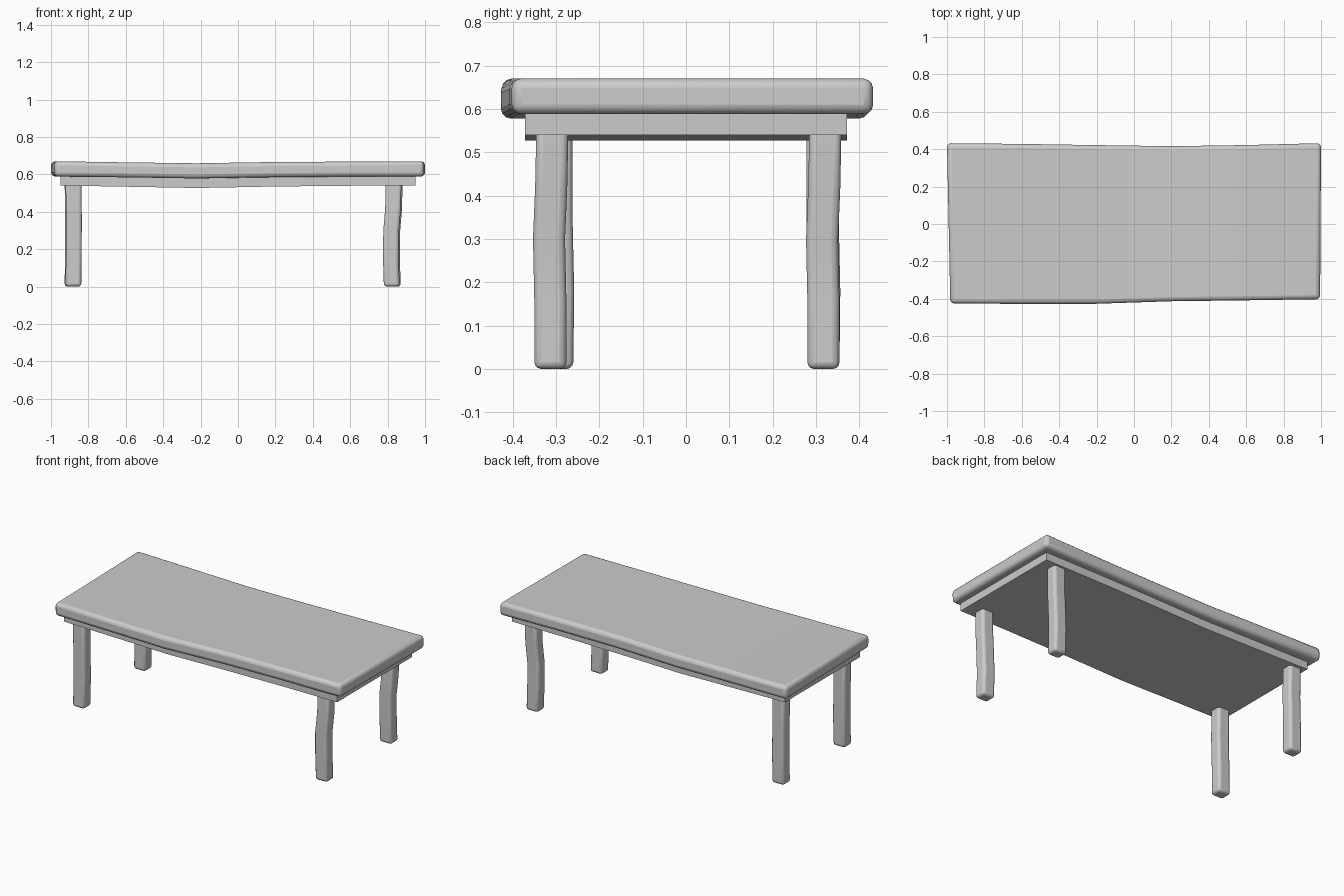
import bpy, bmesh

if "Cube" in bpy.data.objects:
    bpy.data.objects.remove(bpy.data.objects["Cube"])


def loft(name, rings, bevel=0.0, segments=3):
    """Join four-cornered rings into a closed bar, then round its edges."""
    bm = bmesh.new()
    loops = [[bm.verts.new(p) for p in ring] for ring in rings]
    for a, b in zip(loops, loops[1:]):
        for i in range(4):
            j = (i + 1) % 4
            bm.faces.new((a[i], a[j], b[j], b[i]))
    bm.faces.new(loops[0][::-1])
    bm.faces.new(loops[-1])
    bmesh.ops.recalc_face_normals(bm, faces=bm.faces)
    mesh = bpy.data.meshes.new(name)
    bm.to_mesh(mesh)
    bm.free()
    obj = bpy.data.objects.new(name, mesh)
    bpy.context.collection.objects.link(obj)
    if bevel:
        mod = obj.modifiers.new("rounded_edges", "BEVEL")
        mod.width = bevel
        mod.segments = segments
        mod.limit_method = 'ANGLE'
        mod.angle_limit = 0.8
    bpy.ops.object.select_all(action='DESELECT')
    obj.select_set(True)
    bpy.context.view_layer.objects.active = obj
    bpy.ops.object.shade_smooth_by_angle(angle=0.6)
    return obj


def slab_ring(xf, xb, yf, yb, z0, z1):
    return [(xf, yf, z0), (xb, yb, z0), (xb, yb, z1), (xf, yf, z1)]


# Table top: slightly wavy along its length
loft("table_top", [slab_ring(*s) for s in [
    (-0.982, -1.0, -0.425, 0.432, 0.588, 0.670),
    (-0.60, -0.60, -0.427, 0.428, 0.584, 0.664),
    (-0.22, -0.22, -0.427, 0.422, 0.578, 0.659),
    (0.20, 0.20, -0.413, 0.416, 0.585, 0.666),
    (0.60, 0.60, -0.408, 0.422, 0.588, 0.668),
    (0.995, 1.0, -0.402, 0.432, 0.588, 0.670)]], 0.022)

# Under-top board: solid slab following the same wave
loft("under_board", [slab_ring(x, x, -0.372, 0.372, z, z + 0.065) for x, z in [
    (-0.95, 0.540), (-0.60, 0.534), (-0.22, 0.527),
    (0.20, 0.535), (0.60, 0.539), (0.95, 0.540)]])


def leg(name, x, y, bends):
    """Bends are (z, x shift, y shift) along the leg."""
    rings = []
    for z, dx, dy in bends:
        cx, cy, w, d = x + dx, y + dy, 0.042, 0.037
        rings.append([(cx - w, cy - d, z), (cx + w, cy - d, z),
                      (cx + w, cy + d, z), (cx - w, cy + d, z)])
    loft(name, rings, 0.016)


# Legs: right ones bend, left ones are nearly straight
straight = [(0, 0, 0), (0.18, 0.002, 0.002), (0.36, 0.003, -0.002), (0.57, 0, -0.002)]
bent = [(0, 0, 0), (0.16, -0.005, 0), (0.30, -0.003, -0.003),
        (0.42, 0.007, 0.002), (0.57, 0.010, 0.005)]
leg("front_left_leg", -0.88, -0.297, straight)
leg("back_left_leg", -0.885, 0.317, straight)
leg("front_right_leg", 0.822, -0.313, bent)
leg("back_right_leg", 0.828, 0.317, bent)
